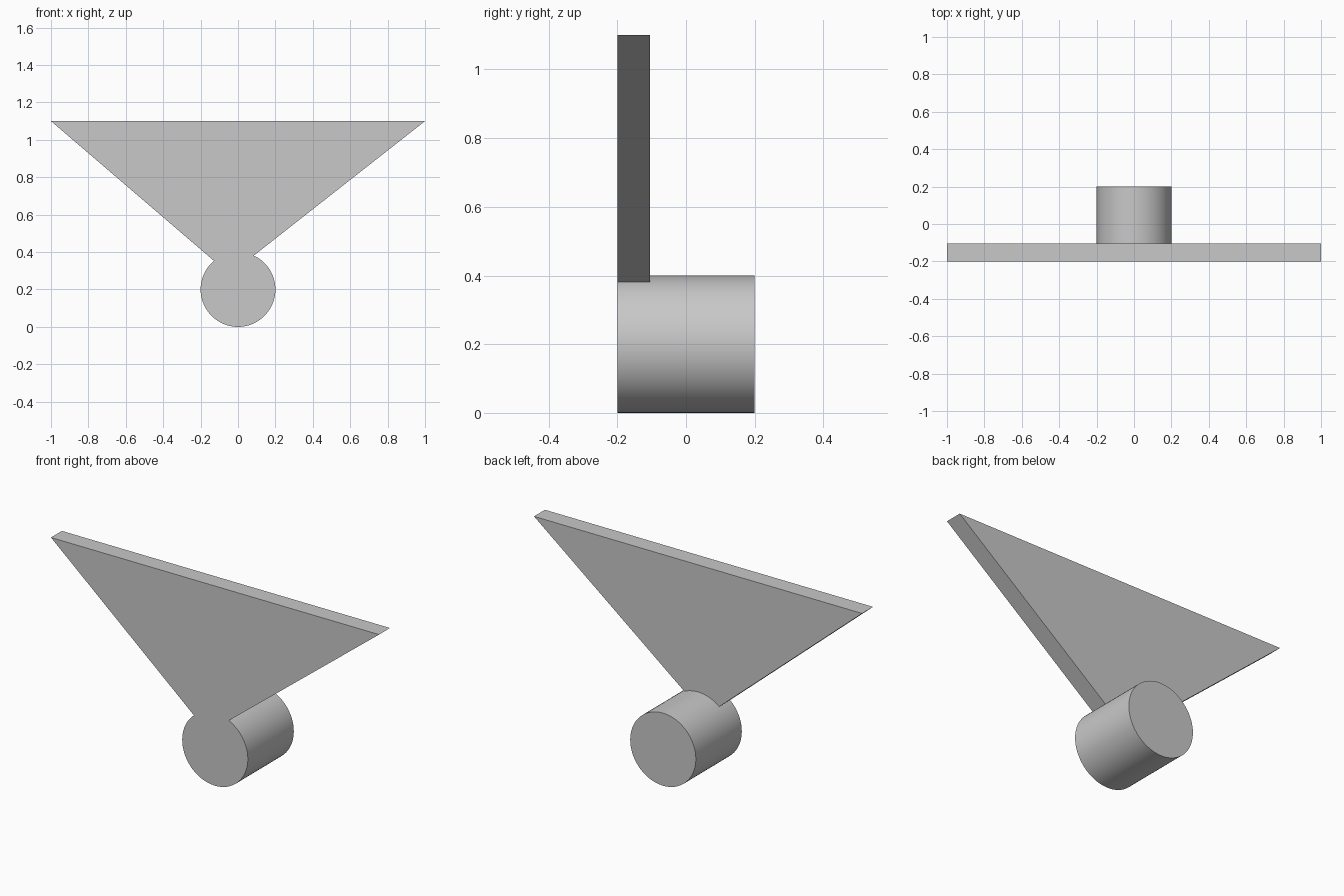
import bpy
import bmesh
from math import sin, cos, radians

cube = bpy.data.objects.get("Cube")
if cube:
    bpy.data.objects.remove(cube, do_unlink=True)

RADIUS = 0.2
STEP = 5  # degrees per barrel segment

grey = bpy.data.materials.new("light_grey")
grey.use_nodes = True
grey.diffuse_color = (0.58, 0.58, 0.58, 1)
grey.node_tree.nodes["Principled BSDF"].inputs["Base Color"].default_value = grey.diffuse_color


def arc(start, end):
    """Points on the barrel's rim, as (x, z)."""
    return [(RADIUS * cos(radians(a)), RADIUS + RADIUS * sin(radians(a)))
            for a in range(start, end, STEP)]


def extrude_profile(name, outline, y_front, y_back):
    """Extrude an (x, z) outline along y into a closed solid."""
    bm = bmesh.new()
    face = bm.faces.new([bm.verts.new((x, y_front, z)) for x, z in outline])
    result = bmesh.ops.extrude_face_region(bm, geom=[face], use_keep_orig=True)
    verts = [v for v in result["geom"] if isinstance(v, bmesh.types.BMVert)]
    bmesh.ops.translate(bm, verts=verts, vec=(0, y_back - y_front, 0))
    bmesh.ops.recalc_face_normals(bm, faces=bm.faces)
    mesh = bpy.data.meshes.new(name)
    bm.to_mesh(mesh)
    bm.free()
    mesh.materials.append(grey)
    obj = bpy.data.objects.new(name, mesh)
    bpy.context.collection.objects.link(obj)
    return obj


# Round barrel lying along y
barrel = extrude_profile("barrel", arc(0, 360), -0.2, 0.2)
bpy.ops.object.select_all(action="DESELECT")
barrel.select_set(True)
bpy.context.view_layer.objects.active = barrel
bpy.ops.object.shade_smooth_by_angle(angle=radians(30))

# Triangular plate, its lower tip cut to the curve of the barrel
extrude_profile("triangular_plate", [(-1, 1.1), (1, 1.1)] + arc(65, 135), -0.2, -0.105)
